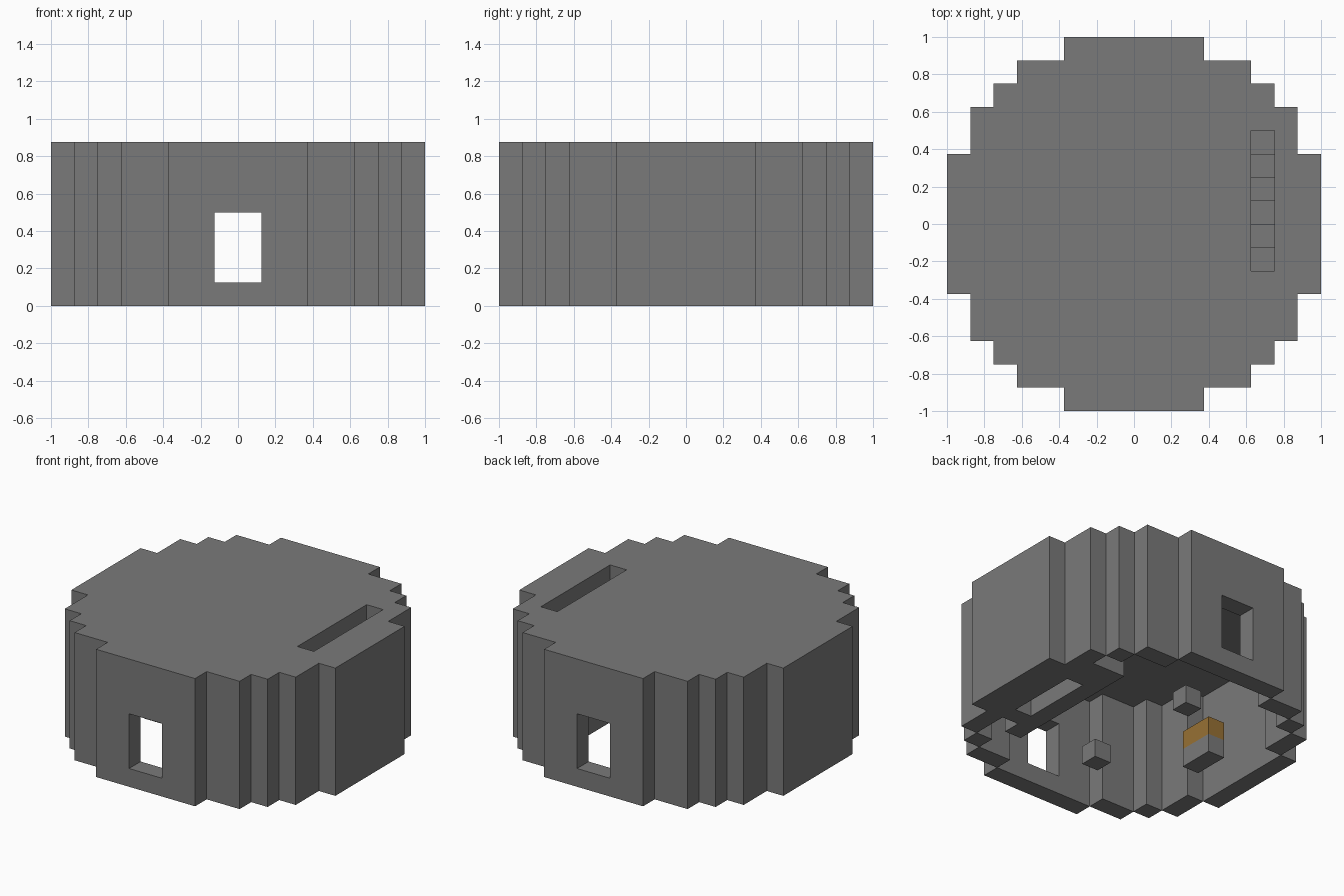
import bpy
import bmesh
from mathutils import Vector

U = 0.125  # block size

cube = bpy.data.objects.get("Cube")
if cube:
    bpy.data.objects.remove(cube, do_unlink=True)


def material(name, rgb):
    m = bpy.data.materials.new(name)
    m.use_nodes = True
    m.diffuse_color = (*rgb, 1)
    m.node_tree.nodes["Principled BSDF"].inputs["Base Color"].default_value = (*rgb, 1)
    return m


stone = material("grey stone", (0.195, 0.195, 0.195))
blanket = material("orange brown", (0.31, 0.165, 0.035))

AXES = [Vector(a) for a in ((1, 0, 0), (0, 1, 0), (0, 0, 1))]


def block_mesh(name, cells, mat):
    """Skin a set of block cells with only their exposed faces, merged flat."""
    bm = bmesh.new()
    for cell in cells:
        low = Vector(cell)
        for a in range(3):
            u, v = AXES[(a + 1) % 3], AXES[(a + 2) % 3]
            for side in (0, 1):
                step = AXES[a] * (2 * side - 1)
                if tuple(int(c) for c in low + step) in cells:
                    continue
                p = low + AXES[a] * side
                quad = [p, p + u, p + u + v, p + v]
                if not side:
                    quad.reverse()
                bm.faces.new([bm.verts.new(q * U) for q in quad])
    bmesh.ops.remove_doubles(bm, verts=bm.verts, dist=0.001)
    bmesh.ops.dissolve_limit(bm, angle_limit=0.01, verts=bm.verts, edges=bm.edges)
    mesh = bpy.data.meshes.new(name)
    bm.to_mesh(mesh)
    bm.free()
    mesh.materials.append(mat)
    ob = bpy.data.objects.new(name, mesh)
    bpy.context.collection.objects.link(ob)
    return ob


def box(x0, x1, y0, y1, z0, z1):
    return {(x, y, z) for x in range(x0, x1)
            for y in range(y0, y1) for z in range(z0, z1)}


# Stepped round plan: half width of each row, counted out from the middle
HALF = [8, 8, 8, 7, 7, 6, 5, 3]


def in_plan(x, y):
    row = y if y >= 0 else -y - 1
    return row < 8 and -HALF[row] <= x < HALF[row]


def in_room(x, y):
    return all(in_plan(x + dx, y + dy)
               for dx, dy in ((1, 0), (-1, 0), (0, 1), (0, -1)))


# Round shell: walls one block thick and a flat roof, open below
shell = {c for c in box(-8, 8, -8, 8, 0, 7)
         if in_plan(c[0], c[1]) and (c[2] == 6 or not in_room(c[0], c[1]))}
shell -= box(-1, 1, -8, 8, 1, 4)      # front and back doorways
shell -= box(5, 6, -2, 4, 6, 7)       # stair slot in the roof
block_mesh("round_shell", shell, stone)

# Stairwell walls either side of the stairs, and its closed end
well = box(4, 5, -4, 4, 0, 6) | box(6, 7, -3, 3, 0, 6) | box(5, 6, -3, -2, 0, 6)
block_mesh("stairwell_walls", well, stone)

# Stairs rising towards the front, each step two blocks deep
stairs = set()
for n in range(6):
    stairs |= box(5, 6, 3 - n, 4 - n, max(0, n - 1), n + 1)
block_mesh("stairs", stairs, stone)

# Two stools and a table with a coloured top
for name, y in (("front_stool", -4), ("back_stool", 3)):
    block_mesh(name, box(-1, 0, y, y + 1, 0, 1), stone)
block_mesh("table_base", box(-5, -4, -1, 1, 0, 1), stone)
block_mesh("table_top", box(-5, -4, -1, 1, 1, 2), blanket)
